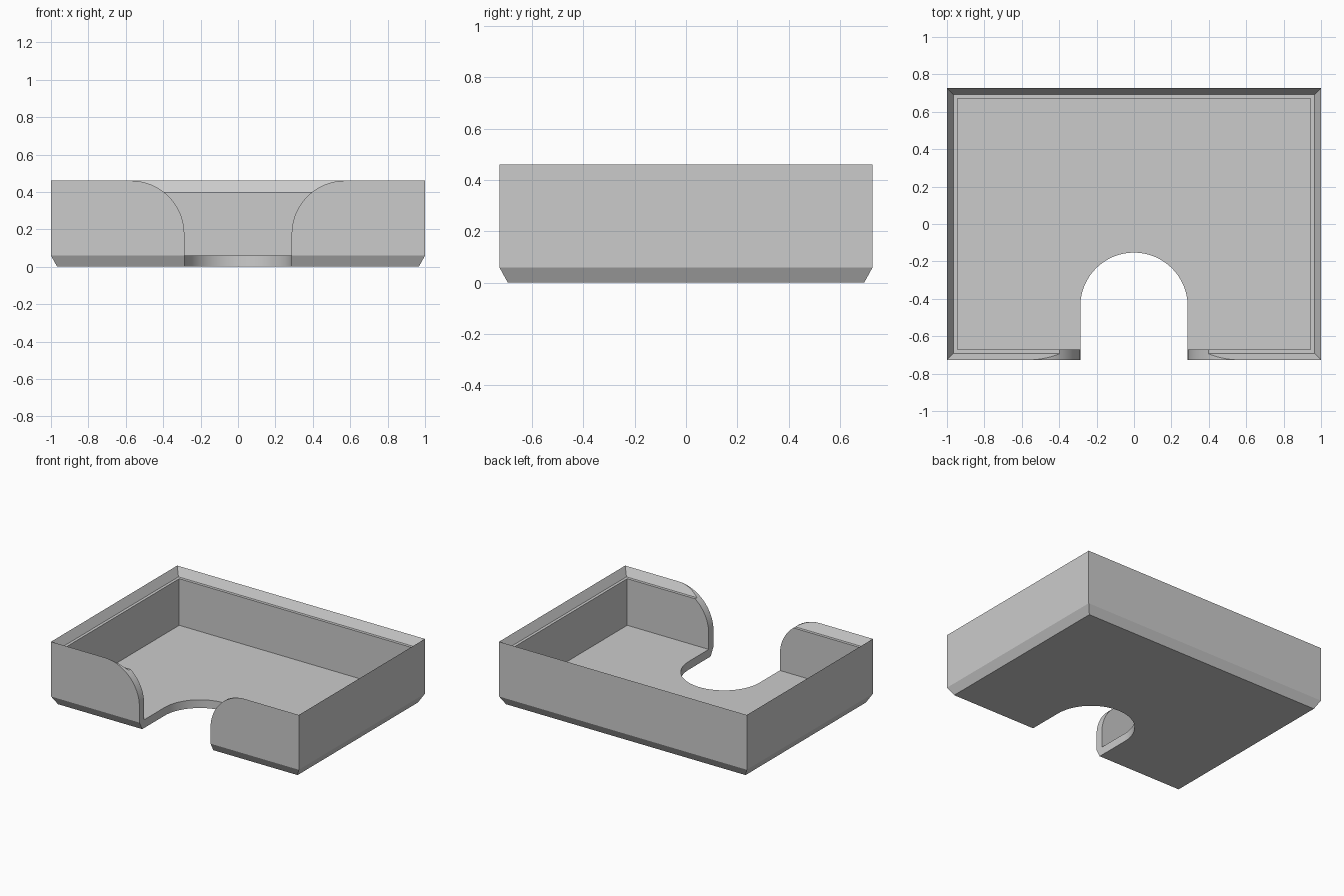
import bpy
import bmesh
from math import cos, sin, pi, radians

cube = bpy.data.objects.get("Cube")
if cube:
    bpy.data.objects.remove(cube, do_unlink=True)

HALF_X, HALF_Y, HEIGHT = 1.0, 0.727, 0.46
FLOOR, LEDGE = 0.06, 0.40
NOTCH = 0.287      # half width of the opening, also its radius

grey = bpy.data.materials.new("light grey")
grey.use_nodes = True
grey.diffuse_color = (0.6, 0.6, 0.6, 1)
grey.node_tree.nodes["Principled BSDF"].inputs["Base Color"].default_value = (0.6, 0.6, 0.6, 1)


def make_object(name, bm):
    bmesh.ops.recalc_face_normals(bm, faces=bm.faces)
    mesh = bpy.data.meshes.new(name)
    bm.to_mesh(mesh)
    bm.free()
    mesh.materials.append(grey)
    obj = bpy.data.objects.new(name, mesh)
    bpy.context.collection.objects.link(obj)
    return obj


def prism(name, points, offset):
    """Closed outline extruded along an offset vector."""
    bm = bmesh.new()
    face = bm.faces.new([bm.verts.new(p) for p in points])
    new = bmesh.ops.extrude_face_region(bm, geom=[face])["geom"]
    bmesh.ops.translate(bm, vec=offset, verts=[v for v in new if isinstance(v, bmesh.types.BMVert)])
    obj = make_object(name, bm)
    obj.hide_render = True
    return obj


# Tray: rectangular rings (inset, height) from the underside over the rim to the floor
section = [(0.033, 0), (0, FLOOR), (0, HEIGHT), (0.034, LEDGE), (0.055, LEDGE), (0.055, FLOOR)]
bm = bmesh.new()
rings = []
for inset, z in section:
    x, y = HALF_X - inset, HALF_Y - inset
    rings.append([bm.verts.new(p) for p in ((-x, -y, z), (x, -y, z), (x, y, z), (-x, y, z))])
for low, high in zip(rings, rings[1:]):
    for i in range(4):
        j = (i + 1) % 4
        bm.faces.new((low[i], low[j], high[j], high[i]))
bm.faces.new(rings[0])
bm.faces.new(rings[-1])
tray = make_object("tray", bm)

# Front wall opening, flaring outwards to the rim
steps = 24
flare = HEIGHT - 0.175
half = [(NOTCH, -0.1)]
for i in range(steps + 1):
    a = pi / 2 * i / steps
    half.append((NOTCH + flare * (1 - cos(a)), 0.175 + flare * sin(a)))
half.append((NOTCH + flare, 0.6))
outline = half + [(-x, z) for x, z in reversed(half)]
wall_cutter = prism("wall_cutter", [(x, -0.85, z) for x, z in outline], (0, 0.25, 0))

# Round-ended slot through the floor
steps = 48
outline = [(NOTCH, -0.9)]
for i in range(steps + 1):
    a = pi * i / steps
    outline.append((NOTCH * cos(a), -0.44 + NOTCH * sin(a)))
outline.append((-NOTCH, -0.9))
floor_cutter = prism("floor_cutter", [(x, y, -0.15) for x, y in outline], (0, 0, 0.3))

# Cut both openings, then drop the cutters
bpy.context.view_layer.objects.active = tray
tray.select_set(True)
for cutter in (wall_cutter, floor_cutter):
    mod = tray.modifiers.new(cutter.name, 'BOOLEAN')
    mod.operation = 'DIFFERENCE'
    mod.solver = 'EXACT'
    mod.object = cutter
    bpy.ops.object.modifier_apply(modifier=mod.name)
    bpy.data.objects.remove(cutter, do_unlink=True)

bpy.ops.object.shade_smooth_by_angle(angle=radians(20))
